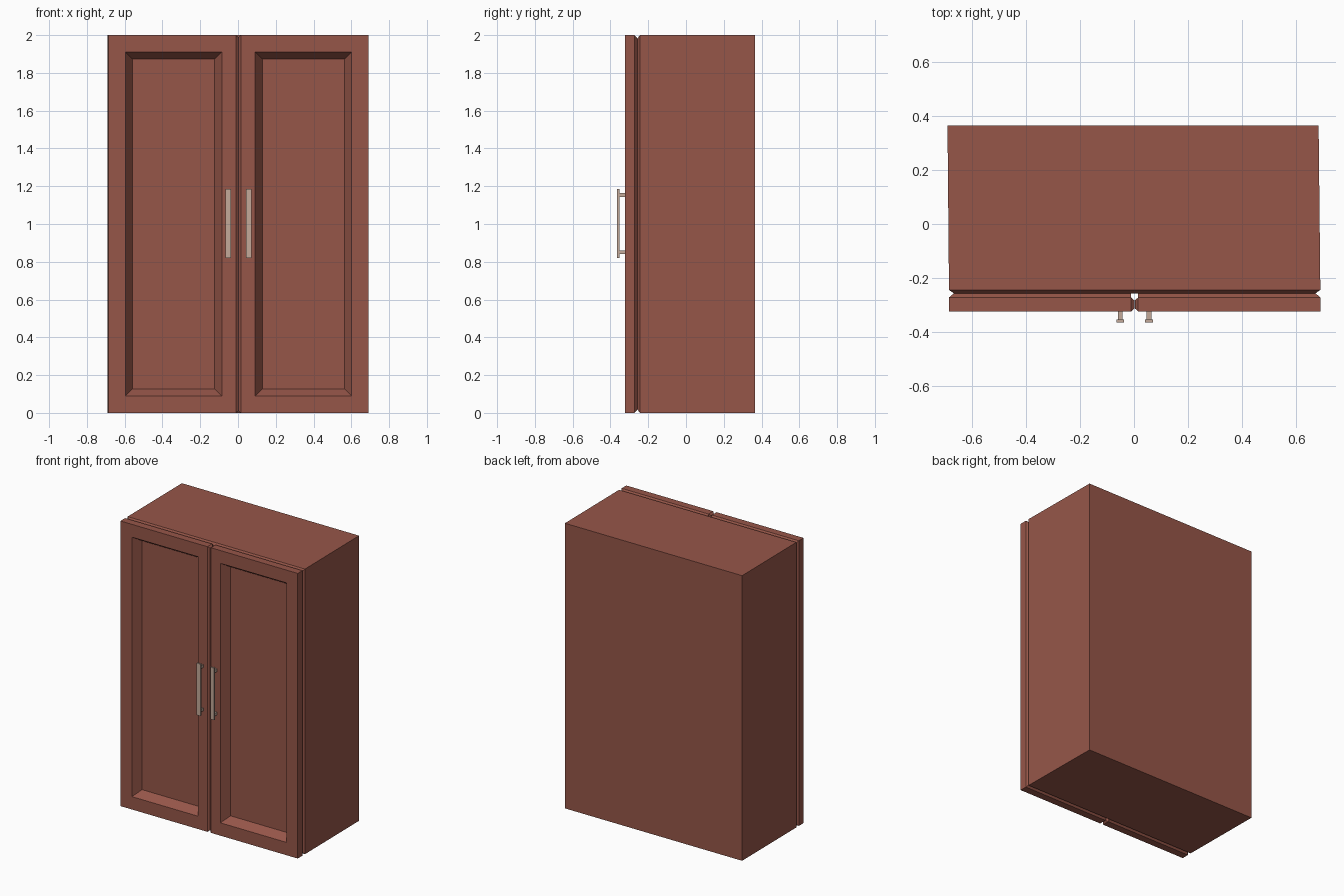
import bpy, bmesh

if "Cube" in bpy.data.objects:
    bpy.data.objects.remove(bpy.data.objects["Cube"])


def material(name, color):
    m = bpy.data.materials.new(name)
    m.diffuse_color = (*color, 1)
    m.use_nodes = True
    m.node_tree.nodes["Principled BSDF"].inputs["Base Color"].default_value = m.diffuse_color
    return m


WOOD = material("reddish brown wood", (0.305, 0.093, 0.066))
METAL = material("pale nickel", (0.55, 0.40, 0.32))


def add_loft(bm, rings):
    """Join rectangles (x0, x1, z0, z1, y) one after another and cap both ends."""
    loops = [[bm.verts.new((x, y, z)) for x, z in ((x0, z0), (x1, z0), (x1, z1), (x0, z1))]
             for x0, x1, z0, z1, y in rings]
    for a, b in zip(loops, loops[1:]):
        for i in range(4):
            j = (i + 1) % 4
            bm.faces.new((a[i], a[j], b[j], b[i]))
    bm.faces.new(loops[0])
    bm.faces.new(loops[-1])
    bmesh.ops.recalc_face_normals(bm, faces=bm.faces[:])


def finish(bm, name, mat):
    me = bpy.data.meshes.new(name)
    bmesh.ops.recalc_face_normals(bm, faces=bm.faces[:])
    bm.to_mesh(me)
    bm.free()
    me.materials.append(mat)
    ob = bpy.data.objects.new(name, me)
    bpy.context.collection.objects.link(ob)
    return ob


FRONT, DOOR_BACK, SEAM, BODY_FRONT, BACK = -0.324, -0.272, -0.257, -0.244, 0.365
CX = 0.0025   # centre line of the doors
W = 0.688     # half width
G = 0.018     # groove depth

# carcass, very slightly skewed toward the back, chamfered where it meets the doors
bm = bmesh.new()
add_loft(bm, [
    (-0.691, 0.684, 0, 2, BACK),
    (CX - W, CX + W, 0, 2, BODY_FRONT),
    (CX - W + G, CX + W - G, G, 2 - G, SEAM)])
finish(bm, "cabinet_body", WOOD)

for s, side in ((-1, "left"), (1, "right")):
    # door with sloped recessed panel and chamfered back
    def ring(xa, xb, z0, y):
        return (CX + s * xa, CX + s * xb, z0, 2 - z0, y)

    bm = bmesh.new()
    add_loft(bm, [
        ring(0.126, 0.561, 0.127, -0.266),
        ring(0.088, 0.599, 0.09, FRONT),
        ring(0.013, W, 0, FRONT),
        ring(0.013, W, 0, DOOR_BACK),
        ring(0.013, W - G, G, SEAM)])
    # tapered edge where the two doors meet
    inner = [f for f in bm.faces
             if all(abs(v.co.x - CX - s * 0.013) < 1e-4 for v in f.verts)
             and max(v.co.y for v in f.verts) < DOOR_BACK + 0.001]
    bmesh.ops.inset_individual(bm, faces=inner, thickness=0.016, depth=0.0125)
    finish(bm, side + "_door", WOOD)

    # handle: flat bar on two posts
    bm = bmesh.new()
    hx = CX + s * 0.0535
    add_loft(bm, [(hx - 0.0145, hx + 0.0145, 0.82, 1.185, y) for y in (-0.365, -0.353)])
    for z in (0.851, 1.154):
        add_loft(bm, [(hx - 0.009, hx + 0.009, z - 0.01, z + 0.01, y)
                      for y in (-0.353, FRONT + 0.002)])
    finish(bm, side + "_handle", METAL)
